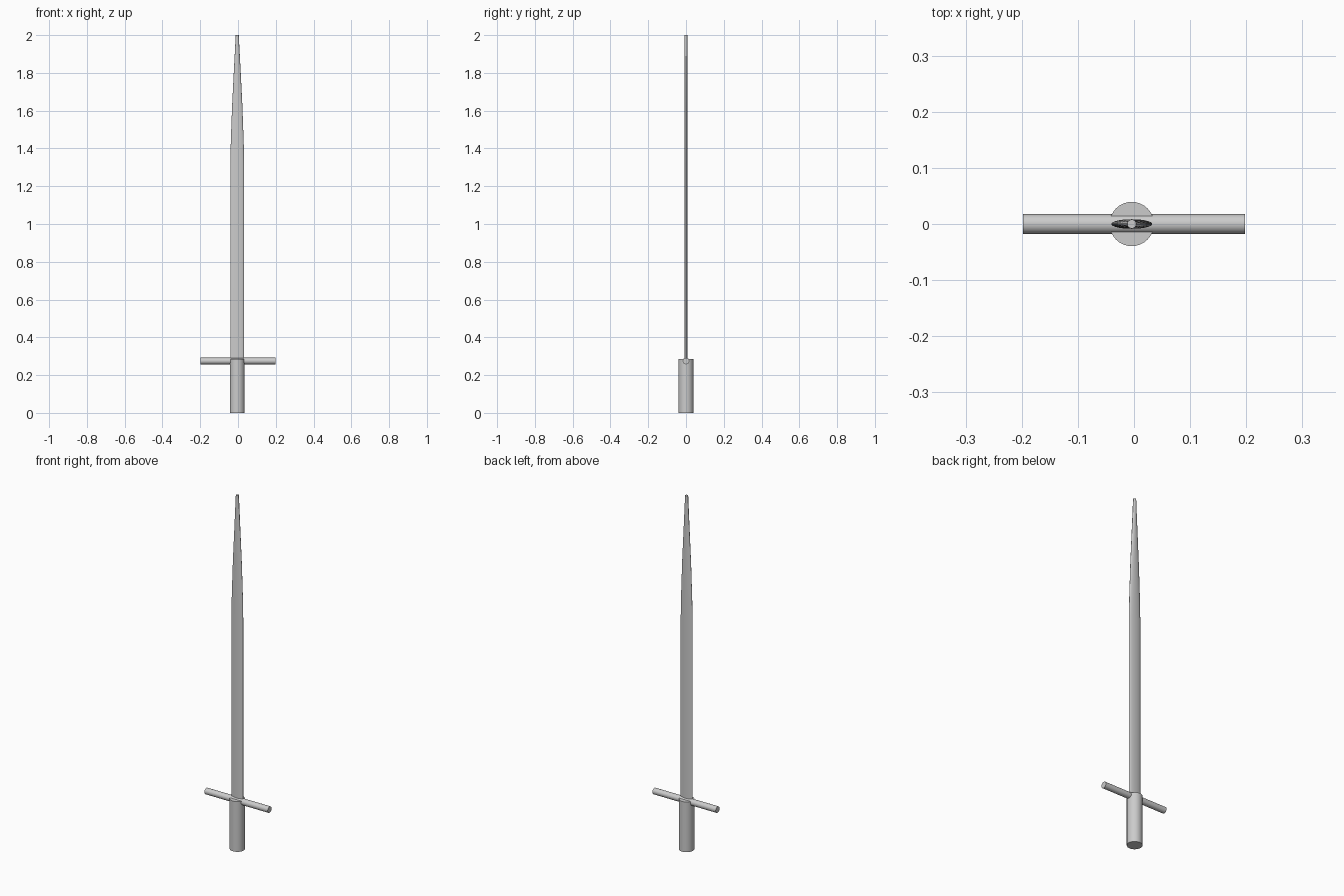
import bpy, bmesh, math

if "Cube" in bpy.data.objects:
    bpy.data.objects.remove(bpy.data.objects["Cube"])

CX = -0.004  # axis of handle and blade


def finish(obj, angle=30):
    bpy.ops.object.select_all(action='DESELECT')
    obj.select_set(True)
    bpy.context.view_layer.objects.active = obj
    bpy.ops.object.shade_smooth_by_angle(angle=math.radians(angle))


def cylinder(name, radius, depth, loc, rot=(0, 0, 0)):
    bpy.ops.mesh.primitive_cylinder_add(vertices=32, radius=radius, depth=depth,
                                        location=loc, rotation=rot)
    obj = bpy.context.object
    obj.name = name
    finish(obj)


def loft(name, sections, sides=32):
    """Stack of elliptical rings (z, half width, half thickness), capped."""
    bm = bmesh.new()
    rings = []
    for z, rx, ry in sections:
        rings.append([bm.verts.new((CX + rx * math.cos(a), ry * math.sin(a), z))
                      for a in (2 * math.pi * i / sides for i in range(sides))])
    for low, high in zip(rings, rings[1:]):
        for i in range(sides):
            j = (i + 1) % sides
            bm.faces.new((low[i], low[j], high[j], high[i]))
    bm.faces.new(rings[0][::-1])
    bm.faces.new(rings[-1])
    mesh = bpy.data.meshes.new(name)
    bm.to_mesh(mesh)
    bm.free()
    obj = bpy.data.objects.new(name, mesh)
    bpy.context.collection.objects.link(obj)
    finish(obj)


# Round grip
cylinder("handle", 0.0395, 0.284, (CX, 0, 0.142))

# Crossbar through the top of the grip
cylinder("crossguard", 0.0175, 0.396, (0, 0, 0.2745), (0, math.pi / 2, 0))

# Flat elliptical blade, tapering to a small blunt round tip
loft("blade", [(0.27, 0.0365, 0.0085), (1.31, 0.0365, 0.0085),
               (1.42, 0.0345, 0.0085), (1.62, 0.0275, 0.0083),
               (1.80, 0.0185, 0.0081), (2.0, 0.008, 0.008)])
